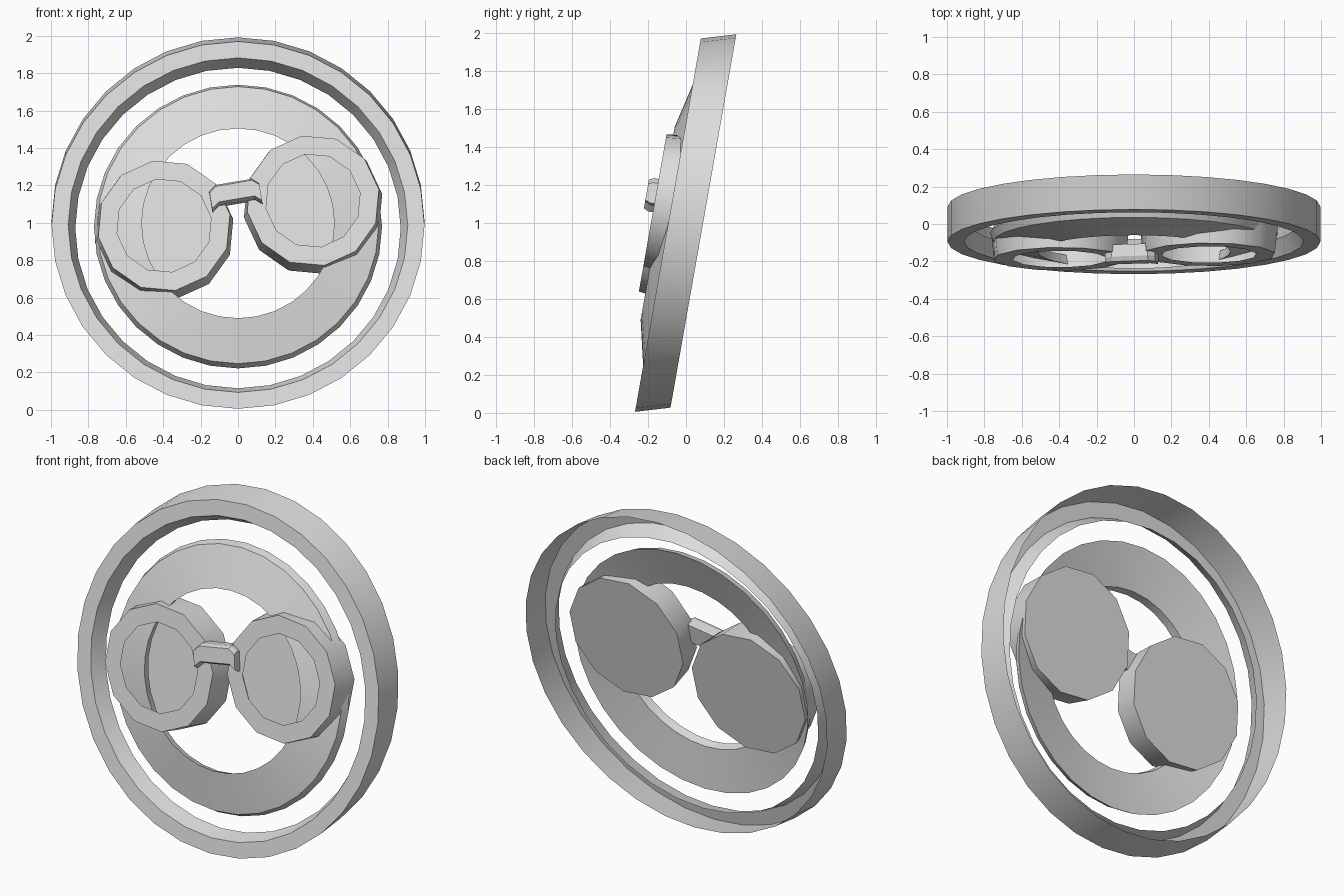
import bpy, bmesh
from math import sin, cos, pi, radians
from mathutils import Matrix

cube = bpy.data.objects.get("Cube")
if cube:
    bpy.data.objects.remove(cube, do_unlink=True)

grey = bpy.data.materials.new("light_grey")
grey.use_nodes = True
grey.diffuse_color = (0.72, 0.72, 0.72, 1)
grey.node_tree.nodes["Principled BSDF"].inputs["Base Color"].default_value = (0.72, 0.72, 0.72, 1)

# Leaning frame: local x across, y up the face, z out of the front
LEAN = Matrix.Translation((0, -0.095, 0.9875)) @ Matrix.Rotation(radians(80), 4, 'X')
# Eyepieces are rolled inside the leaning frame
ROLL = LEAN @ Matrix.Translation((0.007, 0.05, 0)) @ Matrix.Rotation(radians(9.7), 4, 'Z')


def make(name, verts, faces, frame, solid=True):
    mesh = bpy.data.meshes.new(name)
    mesh.from_pydata(verts, [], faces)
    if solid:
        bm = bmesh.new()
        bm.from_mesh(mesh)
        bmesh.ops.recalc_face_normals(bm, faces=bm.faces)
        bm.to_mesh(mesh)
        bm.free()
    mesh.materials.append(grey)
    ob = bpy.data.objects.new(name, mesh)
    ob.matrix_world = frame
    bpy.context.collection.objects.link(ob)
    return ob


def circle(r, z, n, cy=0):
    return [(r * cos(2 * pi * i / n), cy + r * sin(2 * pi * i / n), z) for i in range(n)]


def join_loops(count, n, closed):
    """Quads joining consecutive loops of n points."""
    pairs = [(k, (k + 1) % count) for k in range(count if closed else count - 1)]
    return [(a * n + i, a * n + (i + 1) % n, b * n + (i + 1) % n, b * n + i)
            for a, b in pairs for i in range(n)]


def smooth(ob, degrees):
    bpy.ops.object.select_all(action='DESELECT')
    ob.select_set(True)
    bpy.context.view_layer.objects.active = ob
    bpy.ops.object.shade_smooth_by_angle(angle=radians(degrees))


# Outer rim: shell open at the back, with a short inner lip
N = 32
loops = [circle(0.997, -0.18, N, cy=0.054), circle(0.997, 0, N),
         circle(0.908, 0, N), circle(0.87, -0.09, N)]
smooth(make("outer_rim", sum(loops, []), join_loops(4, N, False), LEAN, solid=False), 30)

# Inner disc: shallow cone with a round hole
loops = [circle(0.77, -0.045, N), circle(0.752, 0, N), circle(0.515, 0.055, N), circle(0.524, 0.005, N)]
smooth(make("inner_disc", sum(loops, []), join_loops(4, N, True), LEAN), 30)

# Eyepieces: hollow tapered drums, closed at the back, with an opening in the front
SIDES = 12
for name, x in (("left_eyepiece", 0.4), ("right_eyepiece", -0.408)):
    loops = [circle(0.375, -0.07, SIDES), circle(0.357, 0.09, SIDES), circle(0.255, 0.09, SIDES)]
    back = tuple(reversed(range(SIDES)))
    drum = make(name, sum(loops, []), join_loops(3, SIDES, False) + [back],
                ROLL @ Matrix.Translation((x, 0, 0)), solid=False)
    smooth(drum, 35)

# Bridge: slightly arched bar between the eyepieces, narrower at the front
path = [(-0.14, 0.082), (-0.1, 0.112), (0.095, 0.112), (0.13, 0.082)]
section = [(-0.055, 0.05), (-0.055, 0.115), (-0.043, 0.14), (0.043, 0.14), (0.055, 0.115), (0.055, 0.05)]
verts = [(x, y + dy, z) for x, y in path for dy, z in section]
faces = join_loops(len(path), 6, False)
faces += [tuple(range(6)), tuple(range(len(verts) - 6, len(verts)))]
make("nose_bridge", verts, faces, ROLL)
